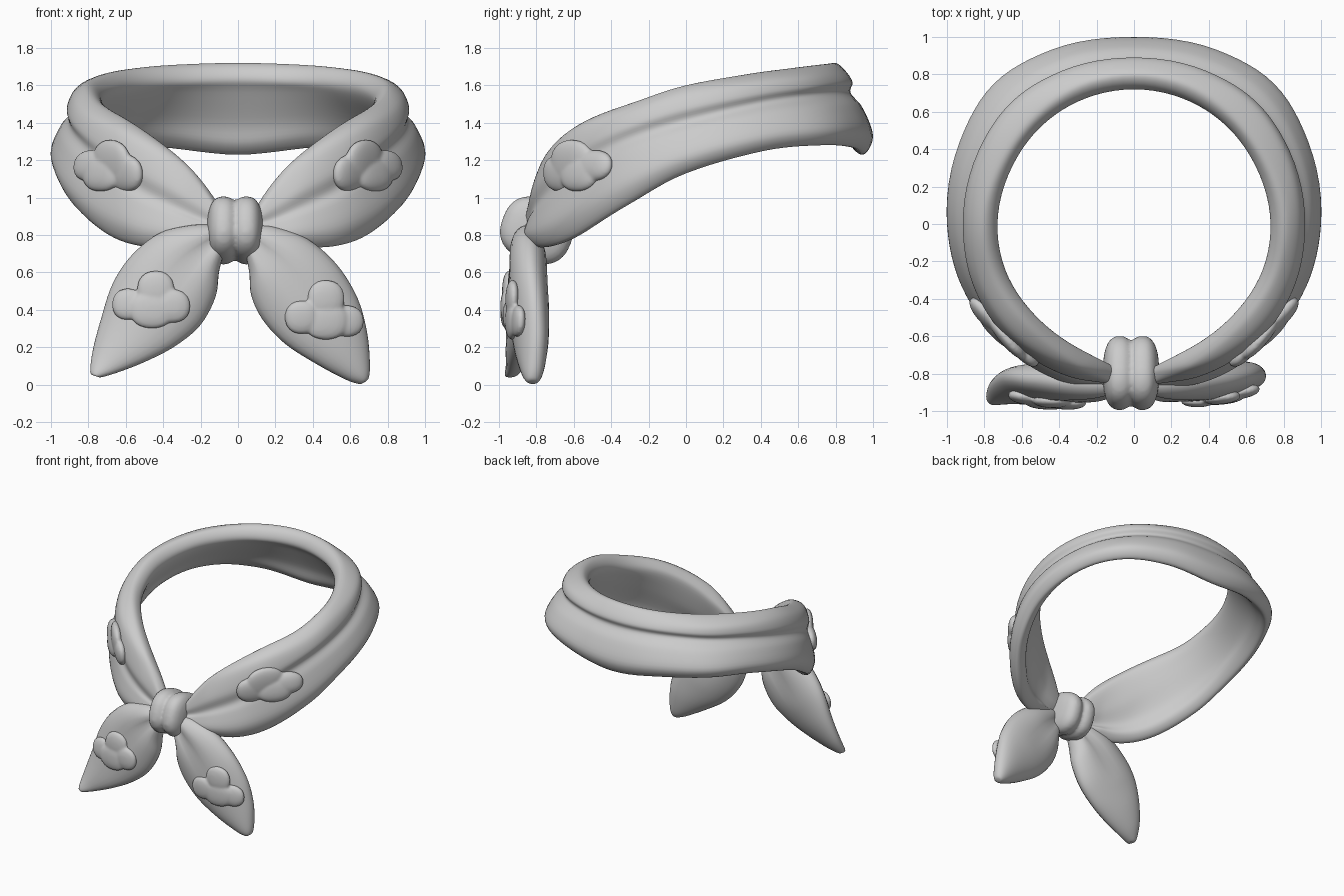
import bpy, bmesh, math
from mathutils import Vector, Matrix
from mathutils.bvhtree import BVHTree

if "Cube" in bpy.data.objects:
    bpy.data.objects.remove(bpy.data.objects["Cube"])

cloth = bpy.data.materials.new("grey cloth")
cloth.use_nodes = True
GREY = (0.6, 0.6, 0.6, 1)
cloth.diffuse_color = GREY
cloth.node_tree.nodes["Principled BSDF"].inputs["Base Color"].default_value = GREY


def spline(rows, steps, closed=False):
    """Catmull-Rom curve through rows of any width."""
    n = len(rows)
    pick = (lambda i: rows[i % n]) if closed else (lambda i: rows[max(0, min(n - 1, i))])
    out = []
    for i in range(n if closed else n - 1):
        for k in range(steps):
            t = k / steps
            out.append([0.5 * (2 * b + (c - a) * t + (2 * a - 5 * b + 4 * c - d) * t * t
                               + (3 * b - a - 3 * c + d) * t ** 3)
                        for a, b, c, d in zip(*(pick(i + j) for j in (-1, 0, 1, 2)))])
    return out if closed else out + [list(rows[-1])]


def finish(name, bm, fuse=0):
    """Make the object; fuse merges overlapping lumps at that voxel size."""
    bmesh.ops.recalc_face_normals(bm, faces=bm.faces)
    mesh = bpy.data.meshes.new(name)
    bm.to_mesh(mesh)
    obj = bpy.data.objects.new(name, mesh)
    bpy.context.collection.objects.link(obj)
    mesh.materials.append(cloth)
    for p in mesh.polygons:
        p.use_smooth = True
    if fuse:
        remesh = obj.modifiers.new("fuse", "REMESH")
        remesh.mode = "VOXEL"
        remesh.voxel_size = fuse
        remesh.use_smooth_shade = True
        soften = obj.modifiers.new("soften", "SMOOTH")
        soften.iterations = 6
    tree = BVHTree.FromBMesh(bm)
    bm.free()
    return tree


def loft(name, rings):
    """Skin a list of closed rings and cap both ends."""
    bm = bmesh.new()
    loops = [[bm.verts.new(p) for p in ring] for ring in rings]
    n = len(loops[0])
    for a, b in zip(loops, loops[1:]):
        for j in range(n):
            k = (j + 1) % n
            bm.faces.new((a[j], a[k], b[k], b[j]))
    bm.faces.new(loops[0])
    bm.faces.new(loops[-1])
    return finish(name, bm)


# Collar: angle from the front, top, groove and bottom heights, inner, groove and outer radii
half = [
    (6, 0.93, 0.86, 0.79, 0.78, 0.86, 0.88),
    (13, 1.07, 0.89, 0.77, 0.75, 0.86, 0.89),
    (22, 1.20, 0.95, 0.74, 0.73, 0.875, 0.92),
    (35, 1.32, 1.04, 0.74, 0.72, 0.89, 0.94),
    (50, 1.42, 1.17, 0.80, 0.72, 0.905, 0.95),
    (70, 1.51, 1.31, 0.96, 0.73, 0.91, 0.98),
    (90, 1.60, 1.41, 1.13, 0.73, 0.905, 1.00),
    (115, 1.66, 1.50, 1.25, 0.72, 0.91, 1.03),
    (135, 1.69, 1.54, 1.28, 0.72, 0.915, 1.06),
    (155, 1.71, 1.56, 1.27, 0.72, 0.895, 1.03),
    (180, 1.72, 1.56, 1.23, 0.72, 0.88, 1.00),
]
stations = half + [(360 - r[0], *r[1:]) for r in reversed(half[:-1])]


def collar_ring(row):
    ang, zt, zg, zb, ri, rg, ro = row
    s = min(1, (zt - zb) / 0.45)
    h = zg - zb
    section = [
        (ri + 0.08 * s, zt), (rg - 0.025 * s, zt - 0.045 * s),
        (rg + 0.01 * s, zg + 0.35 * (zt - zg)), (rg, zg),
        (rg + 0.55 * (ro - rg), zg - 0.25 * h), (ro, zb + 0.3 * h),
        (ro - 0.05 * s, zb), (ro - 0.12 * s, zb + 0.05 * s),
        (ri + 0.45 * (ro - ri), zb + 0.5 * h), (ri + 0.04 * s, zg),
        (ri, zt - 0.09 * s), (ri + 0.025 * s, zt - 0.025 * s),
    ]
    a = math.radians(ang)
    return [(r * math.sin(a), -r * math.cos(a), z) for r, z in spline(section, 5, True)]


collar = loft("collar", [collar_ring(r) for r in spline(stations, 6)])


# Tails: each row is outer edge x, y, z, inner edge x, y, z, half thickness
def tail(name, rows):
    rings = []
    rows = spline(rows, 5)
    for i, (ax, ay, az, bx, by, bz, thick) in enumerate(rows):
        a, b = Vector((ax, ay, az)), Vector((bx, by, bz))
        crease = 0.5 * max(0, 1 - 2.2 * i / len(rows))
        ring = []
        for k in range(28):
            t = math.tau * k / 28
            c, s = math.cos(t), math.sin(t)
            p = a.lerp(b, 0.5 + 0.5 * c)
            p.y += thick * s * (1 - crease * math.exp(-(c / 0.3) ** 2))
            ring.append(p)
        rings.append(ring)
    return loft(name, rings)


right_tail = tail("right_tail", [
    (-0.09, -0.85, 0.85, -0.06, -0.87, 0.76, 0.05),
    (-0.24, -0.85, 0.855, -0.10, -0.86, 0.61, 0.09),
    (-0.42, -0.84, 0.81, -0.12, -0.86, 0.47, 0.11),
    (-0.57, -0.83, 0.69, -0.20, -0.87, 0.32, 0.11),
    (-0.67, -0.82, 0.54, -0.33, -0.89, 0.21, 0.10),
    (-0.73, -0.83, 0.36, -0.48, -0.91, 0.13, 0.085),
    (-0.775, -0.87, 0.19, -0.63, -0.925, 0.07, 0.06),
    (-0.79, -0.925, 0.07, -0.73, -0.94, 0.04, 0.035),
    (-0.77, -0.935, 0.05, -0.75, -0.94, 0.045, 0.01),
])
left_tail = tail("left_tail", [
    (0.07, -0.85, 0.85, 0.03, -0.87, 0.75, 0.05),
    (0.19, -0.85, 0.845, 0.06, -0.86, 0.60, 0.09),
    (0.37, -0.84, 0.78, 0.07, -0.86, 0.48, 0.11),
    (0.53, -0.83, 0.64, 0.13, -0.86, 0.35, 0.11),
    (0.64, -0.81, 0.46, 0.25, -0.86, 0.22, 0.10),
    (0.69, -0.80, 0.28, 0.42, -0.85, 0.11, 0.085),
    (0.705, -0.81, 0.12, 0.57, -0.83, 0.03, 0.06),
    (0.70, -0.82, 0.04, 0.64, -0.82, 0.005, 0.035),
    (0.68, -0.82, 0.015, 0.66, -0.82, 0.005, 0.01),
])


def rounded(bm, matrix, power=1.0):
    """Add a unit ball, made boxier when power is below one."""
    verts = bmesh.ops.create_uvsphere(bm, u_segments=32, v_segments=16, radius=1)["verts"]
    for v in verts:
        v.co = [math.copysign(abs(c) ** power, c) for c in v.co]
        v.co = matrix @ v.co


# Knot: two folds side by side, leaning forward at the top
bm = bmesh.new()
for x in (-0.077, 0.045):
    rounded(bm, Matrix.Translation((x, -0.797, 0.825)) @ Matrix.Rotation(math.radians(-20), 4, "X")
            @ Matrix.Diagonal((0.09, 0.195, 0.172, 1)), 0.8)
finish("knot", bm, 0.014)


# Cloud patches: flattened lobes laid on the cloth
def cloud(name, tree, centre, inward, height, lobes):
    inward = Vector(inward).normalized()
    side = Vector((0, 0, 1)).cross(inward)
    side = side if side.x > 0 else -side
    bm = bmesh.new()
    for u, v, ru, rv in lobes:
        start = Vector(centre) + side * u + Vector((0, 0, v)) - inward
        hit, normal = tree.ray_cast(start, inward)[:2]
        if normal.dot(inward) > 0:
            normal = -normal
        normal = (normal - inward).normalized()
        across = (side - normal * side.dot(normal)).normalized()
        frame = Matrix((across, normal.cross(across), normal)).transposed().to_4x4()
        rounded(bm, Matrix.Translation(hit) @ frame @ Matrix.Diagonal((ru, rv, height, 1)), 0.9)
    finish(name, bm, 0.009)


cloud("right_tail_cloud", right_tail, (-0.46, -0.9, 0.43), (0, 1, 0), 0.035,
      [(0.02, 0.08, 0.10, 0.10), (-0.13, 0.0, 0.085, 0.085), (0.11, -0.01, 0.095, 0.09),
       (0, -0.03, 0.12, 0.10)])
cloud("left_tail_cloud", left_tail, (0.46, -0.9, 0.38), (0, 1, 0), 0.035,
      [(0.01, 0.08, 0.10, 0.10), (-0.12, -0.02, 0.09, 0.09), (0.12, -0.04, 0.095, 0.085),
       (0.01, -0.04, 0.12, 0.10)])
for name, m in (("left", 1), ("right", -1)):
    cloud(name + "_collar_cloud", collar, (m * 0.7, -0.6, 1.16), (-m * 0.75, 0.66, 0), 0.045,
          [(m * -0.02, 0.02, 0.15, 0.13), (m * -0.12, -0.03, 0.12, 0.10),
           (m * 0.04, -0.03, 0.14, 0.10), (m * 0.14, 0.01, 0.125, 0.085)])
